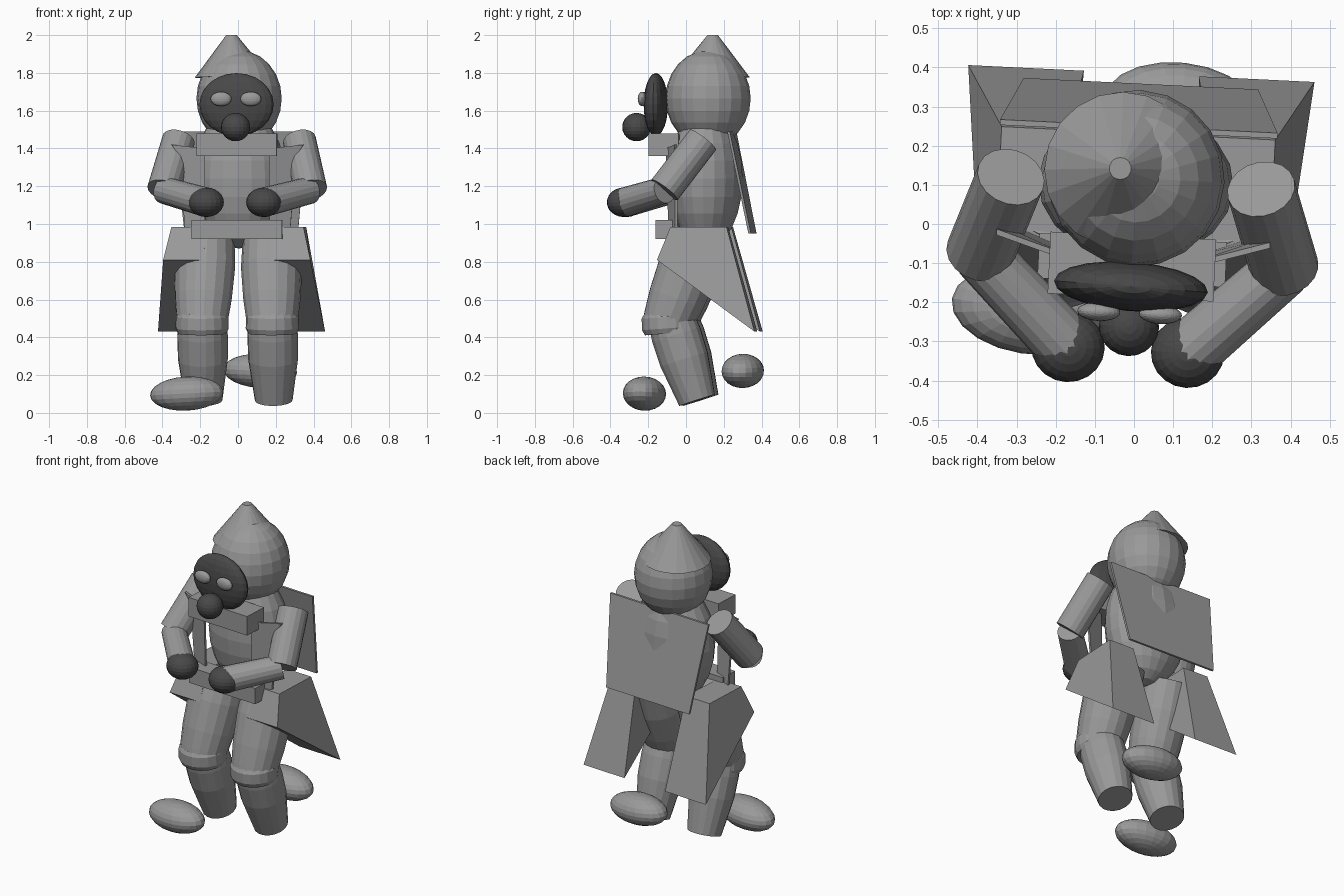
import bpy, bmesh, math
from mathutils import Vector, Matrix

if "Cube" in bpy.data.objects:
    bpy.data.objects.remove(bpy.data.objects["Cube"])

TURN = Matrix.Rotation(math.radians(-2.8), 4, 'Z')  # the whole figure is turned slightly


def material(name, value):
    m = bpy.data.materials.new(name)
    m.diffuse_color = (value, value, value, 1)
    m.use_nodes = True
    m.node_tree.nodes["Principled BSDF"].inputs["Base Color"].default_value = m.diffuse_color
    return m


LIGHT = material("light_grey", 0.32)
DARK = material("dark_grey", 0.065)


def finish(bm, name, mat=LIGHT):
    bmesh.ops.recalc_face_normals(bm, faces=bm.faces)
    bm.transform(TURN)
    me = bpy.data.meshes.new(name)
    bm.to_mesh(me)
    bm.free()
    me.materials.append(mat)
    ob = bpy.data.objects.new(name, me)
    bpy.context.collection.objects.link(ob)
    return ob


def ellipsoid(name, centre, radii, mat=LIGHT, rot_y=0, rot_z=0):
    bm = bmesh.new()
    bmesh.ops.create_uvsphere(bm, u_segments=20, v_segments=12, radius=1)
    bm.transform(Matrix.Translation(centre)
                 @ Matrix.Rotation(math.radians(rot_z), 4, 'Z')
                 @ Matrix.Rotation(math.radians(rot_y), 4, 'Y')
                 @ Matrix.Diagonal((*radii, 1)))
    return finish(bm, name, mat)


def limb(name, a, b, profile, sides=18):
    """Round limb from a to b; profile holds (fraction along, radius)."""
    a, b = Vector(a), Vector(b)
    axis = b - a
    q = axis.to_track_quat('Z', 'Y')
    bm = bmesh.new()
    rings = []
    for t, r in profile:
        rings.append([bm.verts.new(a + axis * t + q @ Vector(
            (r * math.cos(2 * math.pi * i / sides), r * math.sin(2 * math.pi * i / sides), 0)))
            for i in range(sides)])
    for lo, hi in zip(rings, rings[1:]):
        for i in range(sides):
            j = (i + 1) % sides
            bm.faces.new((lo[i], lo[j], hi[j], hi[i]))
    bm.faces.new(rings[0])
    bm.faces.new(rings[-1])
    return finish(bm, name)


def prism(name, loop_a, loop_b):
    """Solid between two matching outlines."""
    bm = bmesh.new()
    va = [bm.verts.new(p) for p in loop_a]
    vb = [bm.verts.new(p) for p in loop_b]
    bm.faces.new(va)
    bm.faces.new(vb)
    for i in range(len(va)):
        j = (i + 1) % len(va)
        bm.faces.new((va[i], va[j], vb[j], vb[i]))
    return finish(bm, name)


def box(name, lo, hi):
    (x0, y0, z0), (x1, y1, z1) = lo, hi
    outline = [(x0, y0), (x1, y0), (x1, y1), (x0, y1)]
    return prism(name, [(*p, z0) for p in outline], [(*p, z1) for p in outline])


# Head, face and pointed hat
ellipsoid("head", (0, 0.117, 1.665), (0.226, 0.226, 0.255))
ellipsoid("face", (0, -0.16, 1.632), (0.197, 0.063, 0.167), DARK, rot_z=-1.5)
ellipsoid("nose", (0, -0.262, 1.513), (0.077, 0.076, 0.075), DARK)
limb("hat", (-0.036, 0.136, 1.78), (-0.042, 0.14, 2.0), [(0, 0.2), (1, 0.028)], 20)

# Torso, collar, belt and back cape
ellipsoid("torso", (0, 0.103, 1.24), (0.25, 0.197, 0.37))
box("collar", (-0.212, -0.188, 1.36), (0.212, -0.03, 1.48))
box("belt", (-0.24, -0.15, 0.92), (0.24, -0.035, 1.02))
cape = [(-0.355, 0.236, 1.49), (0.355, 0.236, 1.49), (0.30, 0.345, 0.95), (-0.30, 0.345, 0.95)]
prism("cape", cape, [(x, y + 0.014, z) for x, y, z in cape])

# Paired parts
for s, side in ((-1, "left"), (1, "right")):
    ellipsoid("eye_" + side, (s * 0.079, -0.228, 1.662), (0.055, 0.024, 0.038))

    # Thin vest front
    vest = [(s * 0.17, -0.1, 1.40), (s * 0.35, -0.045, 1.42),
            (s * 0.31, -0.045, 1.36), (s * 0.28, -0.045, 0.98), (s * 0.17, -0.085, 0.98)]
    prism("vest_" + side, vest, [(x, y + 0.015, z) for x, y, z in vest])

    # Arm and hand
    shoulder, elbow, hand = (s * 0.32, 0.105, 1.445), (s * 0.39, -0.095, 1.18), (s * 0.153, -0.322, 1.115)
    limb("upper_arm_" + side, shoulder, elbow, [(0, 0.088), (1, 0.088)])
    limb("forearm_" + side, elbow, hand, [(0, 0.072), (1, 0.078)])
    ellipsoid("hand_" + side, hand, (0.094, 0.09, 0.078), DARK)

    # Leg
    limb("thigh_" + side, (s * 0.172, 0.085, 0.94), (s * 0.186, -0.095, 0.46),
         [(0, 0.15), (0.35, 0.162), (0.7, 0.152), (0.92, 0.138), (1, 0.132)])
    limb("knee_" + side, (s * 0.186, -0.09, 0.53), (s * 0.186, -0.082, 0.42),
         [(0, 0.125), (0.2, 0.139), (0.75, 0.141), (1, 0.128)])
    limb("shin_" + side, (s * 0.186, -0.07, 0.5), (s * 0.186, 0.068, 0.067),
         [(0, 0.125), (0.2, 0.134), (0.5, 0.132), (1, 0.1)])

    # Flared coat tail: outer and inner outlines
    outer = [(s * 0.35, 0.232, 0.985), (s * 0.35, -0.065, 0.985),
             (s * 0.39, -0.135, 0.81), (s * 0.443, 0.385, 0.43)]
    inner = [(s * 0.18, 0.232, 0.985), (s * 0.18, -0.065, 0.985),
             (s * 0.17, -0.135, 0.81), (s * 0.147, 0.385, 0.43)]
    prism("coat_tail_" + side, outer, inner)

# Feet, one ahead and one raised behind
ellipsoid("front_foot", (-0.261, -0.233, 0.102), (0.196, 0.112, 0.09), rot_y=-3, rot_z=-6)
ellipsoid("back_foot", (0.103, 0.306, 0.222), (0.196, 0.112, 0.09), rot_y=3, rot_z=-3)
